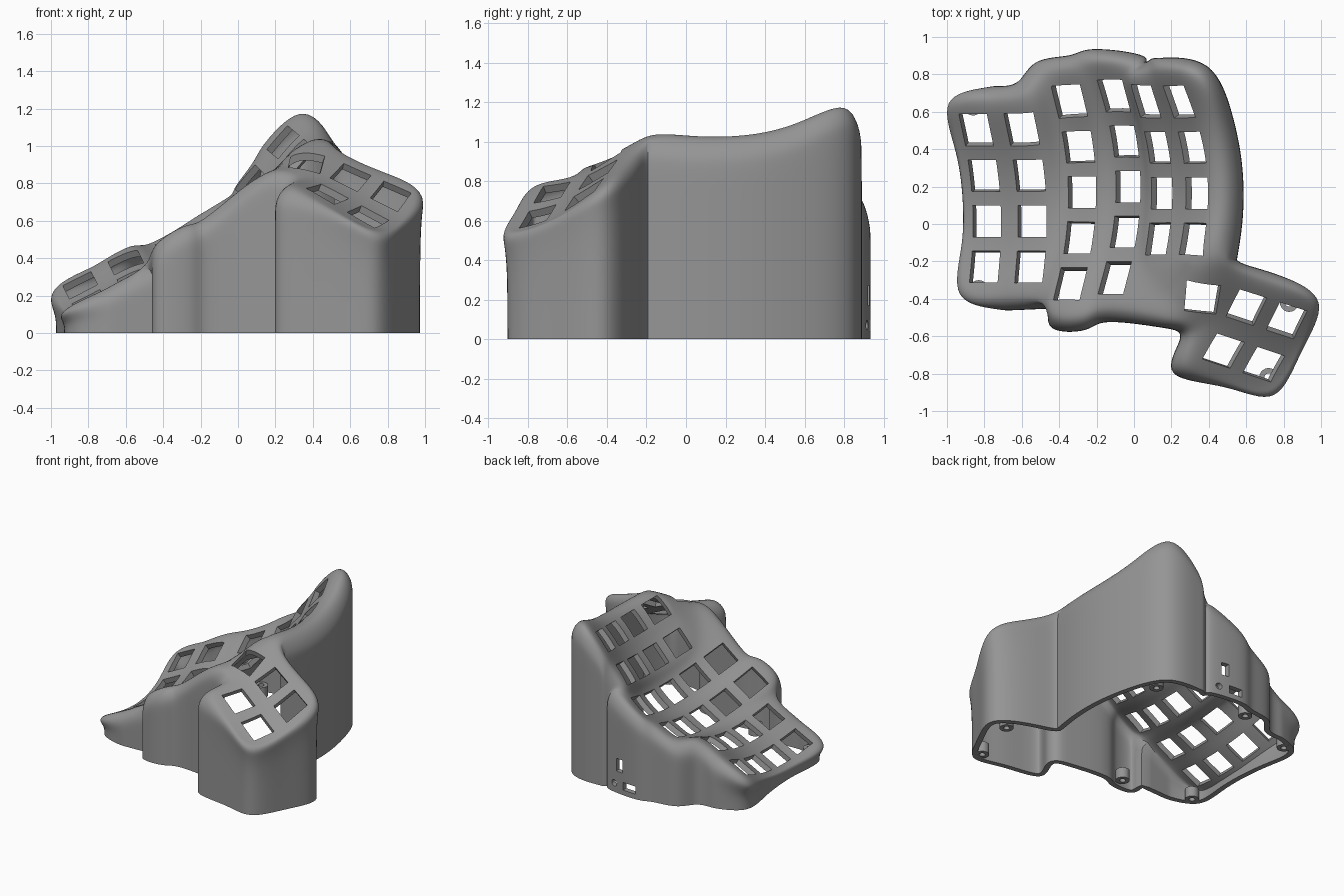
import bpy, bmesh, math
from mathutils import Vector, Matrix

cube = bpy.data.objects.get("Cube")
if cube:
    bpy.data.objects.remove(cube)

grey = bpy.data.materials.new("matte grey")
grey.use_nodes = True
grey.diffuse_color = (0.3, 0.3, 0.3, 1)
grey.node_tree.nodes["Principled BSDF"].inputs["Base Color"].default_value = (0.3, 0.3, 0.3, 1)


def make_object(name, bm):
    mesh = bpy.data.meshes.new(name)
    bm.to_mesh(mesh)
    bm.free()
    mesh.materials.append(grey)
    obj = bpy.data.objects.new(name, mesh)
    bpy.context.collection.objects.link(obj)
    return obj


# Finger columns: x and z of the lowest point, its y, tilt, y of the back key, key count
COLUMNS = [
    (-0.78, 0.13, 0.0, 27, 0.505, 4),
    (-0.54, 0.26, 0.0, 27, 0.505, 4),
    (-0.27, 0.36, 0.17, 33, 0.66, 5),
    (-0.02, 0.50, 0.20, 38, 0.69, 5),
    (0.155, 0.72, 0.165, 46, 0.655, 4),
    (0.34, 0.935, 0.165, 50, 0.655, 4),
]
PITCH, HALF, HOLE, BOWL = 0.245, 0.115, 0.084, 0.52
L, R = -1, 1
CORNERS = ((L, 1), (L, -1), (R, -1), (R, 1))

bm = bmesh.new()
crease = bm.edges.layers.float.new("crease_edge")
holes = []


def finger_point(i, side, y):
    x, z, y0, tilt, _, _ = COLUMNS[i]
    c, s = math.cos(math.radians(tilt)), math.sin(math.radians(tilt))
    b = BOWL * (y - y0) ** 2
    return Vector((x + side * c - b * s, y, z + side * s + b * c))


# Finger key plates
grid = {}
for i, (_, _, _, _, top, rows) in enumerate(COLUMNS):
    for j in range(rows + 1):
        for side in (L, R):
            y = top + PITCH * (0.5 - j)
            grid[i, side, j] = bm.verts.new(finger_point(i, side * HALF, y))
    for j in range(rows):
        bm.faces.new((grid[i, L, j], grid[i, L, j + 1], grid[i, R, j + 1], grid[i, R, j]))
        y = top - PITCH * j
        holes.append([finger_point(i, s * HOLE, y + t * HOLE) for s, t in CORNERS])

# Webs between neighbouring columns
for i in range(5):
    for j in range(min(COLUMNS[i][5], COLUMNS[i + 1][5])):
        bm.faces.new((grid[i, R, j], grid[i, R, j + 1], grid[i + 1, L, j + 1], grid[i + 1, L, j]))
bm.faces.new((grid[1, R, 4], grid[2, L, 5], grid[2, L, 4]))

# Thumb key plates, slightly dished and twisted
ORIGIN = Vector((0.6, -0.44, 0.82))
U, V = Vector((0.215, -0.07, -0.10)), Vector((0.125, 0.235, 0.09))


def thumb_point(a, b):
    rise = 0.06 * (b + 0.5) ** 2 - 0.015 + 0.025 * a * b
    return ORIGIN + U * a + V * b + Vector((0, 0, rise))


shared = grid[5, R, 4]
thumb = {(-1.5, 0.5): shared}
for a, b in ((-1, 0), (0, 0), (1, 0), (0, -1), (1, -1)):
    outer = []
    for s, t in CORNERS:
        key = (a + s / 2, b + t / 2)
        if key not in thumb:
            thumb[key] = bm.verts.new(thumb_point(*key))
        outer.append(thumb[key])
    bm.faces.new(outer)
    if a >= 0:
        holes.append([thumb_point(a + s * HOLE / U.length, b + t * HOLE / V.length) for s, t in CORNERS])
# The innermost thumb key sits squarer and flatter than the rest
INNER, INNER_U, INNER_V = Vector((0.365, -0.395, 0.91)), Vector((0.08, -0.005, -0.03)), Vector((0.005, 0.083, 0.025))
holes.append([INNER + INNER_U * s + INNER_V * t for s, t in CORNERS])

# Web joining fingers and thumb
left_thumb, notch, heel = thumb[-1.5, -0.5], thumb[-0.5, -0.5], thumb[-0.5, -1.5]
bm.faces.new((grid[3, R, 4], grid[3, R, 5], left_thumb, grid[4, L, 4]))
bm.faces.new((grid[4, L, 4], left_thumb, shared, grid[4, R, 4]))
bm.faces.new((grid[4, R, 4], shared, grid[5, L, 4]))

# Outer boundary, ordered counter-clockwise
links = {}
for e in bm.edges:
    if e.is_boundary:
        for v in e.verts:
            links.setdefault(v, []).append(e.other_vert(v))
start = next(iter(links))
loop, prev, cur = [start], start, links[start][0]
while cur != start:
    loop.append(cur)
    a, b = links[cur]
    prev, cur = cur, (b if a == prev else a)
count = len(loop)
if sum(loop[k - 1].co.x * loop[k].co.y - loop[k].co.x * loop[k - 1].co.y for k in range(count)) < 0:
    loop.reverse()

# How far the rim reaches out from each edge, and where it rises or flares
reach = {v: 0.09 if b == -1.5 else 0.075 for (a, b), v in thumb.items()}
reach.update({grid[5, R, j]: 0.18 for j in range(5)})
reach.update({grid[0, L, j]: 0.025 for j in range(1, 4)})
reach.update({grid[0, L, 0]: 0.1, grid[0, L, 4]: 0.1, left_thumb: 0.11, notch: 0.12, heel: 0.165})
reach.update({thumb[0.5, -1.5]: 0.035, thumb[1.5, -0.5]: 0.035, thumb[0.5, 0.5]: 0.09})
for side in (L, R):
    reach[grid[3, side, 0]] = 0.14
    reach[grid[2, side, 5]] = 0.135
lift = {grid[5, R, j]: 0.02 for j in range(2, 4)}
lift.update({grid[5, R, 0]: 0.15, grid[5, R, 1]: 0.04, grid[5, L, 0]: 0.05, heel: 0.03})
lift.update({grid[3, L, 0]: 0.06, grid[3, R, 0]: 0.08, grid[2, L, 5]: 0.04, grid[2, R, 5]: 0.03})
flare = {thumb[a, b]: 0.6 for a, b in ((0.5, -1.5), (1.5, -1.5), (1.5, -0.5), (1.5, 0.5))}
flare.update({grid[0, L, 0]: 0.35, grid[0, L, 4]: 0.5})
# Corners whose wall position is set directly
seams = {shared: (0.19, 0.01), grid[1, R, 4]: (0.01, -0.1)}
steps = {**seams, grid[2, L, 5]: (0, -0.14), grid[5, R, 0]: (0.16, 0.12)}


def outward(p, q):
    d = q.co - p.co
    return Vector((d.y, -d.x, 0)).normalized()


# Rounded rim and straight wall down to the ground
rings = [loop, [], [], [], []]
for k, v in enumerate(loop):
    n1, n2 = outward(loop[k - 1], v), outward(v, loop[(k + 1) % count])
    n = (n1 + n2).normalized()
    d = reach.get(v, 0.11)
    step = n * d * min(1.25, 1 / max(n.dot(n1), 0.5))
    if v in steps:
        step = Vector((*steps[v], 0))
    z = v.co.z + lift.get(v, 0)
    drop = min(0.7 * d, 0.3 * z)
    base = flare.get(v, 1)
    heights = (z - 0.15 * drop, z - drop, max(z - drop - 0.1, 0.4 * z), 0)
    for ring, out, h in zip(rings[1:], (0.6, 1, base, base), heights):
        p = v.co + step * out
        ring.append(bm.verts.new((p.x, p.y, h)))
for upper, lower in zip(rings, rings[1:]):
    for k in range(count):
        n = (k + 1) % count
        bm.faces.new((upper[k], lower[k], lower[n], upper[n]))
for v in seams:
    k = loop.index(v)
    for upper, lower in zip(rings[1:], rings[2:]):
        bm.edges.get((upper[k], lower[k]))[crease] = 1

bmesh.ops.recalc_face_normals(bm, faces=bm.faces[:])
if grid[2, L, 2].link_faces[0].normal.z < 0:
    bmesh.ops.reverse_faces(bm, faces=bm.faces[:])
shell = make_object("keyboard_shell", bm)
sub = shell.modifiers.new("smooth", "SUBSURF")
sub.levels = sub.render_levels = 3
solid = shell.modifiers.new("thickness", "SOLIDIFY")
solid.thickness, solid.offset = 0.04, -1

# Key openings and connector openings in the back wall
bm = bmesh.new()
for points in holes:
    normal = (points[2] - points[0]).cross(points[3] - points[1]).normalized() * 0.08
    low = [bm.verts.new(p - normal) for p in points]
    high = [bm.verts.new(p + normal) for p in points]
    bm.faces.new(low)
    bm.faces.new(high)
    for k in range(4):
        bm.faces.new((low[k - 1], low[k], high[k], high[k - 1]))
for x, z, w, h in ((-0.07, 0.22, 0.06, 0.1), (-0.16, 0.07, 0.11, 0.06)):
    bmesh.ops.create_cube(bm, size=1, matrix=Matrix.Translation((x, 0.9, z)) @ Matrix.Diagonal((w, 0.3, h, 1)))
bmesh.ops.create_cone(bm, cap_ends=True, segments=20, radius1=0.025, radius2=0.025, depth=0.3,
                      matrix=Matrix.Translation((-0.02, 0.9, 0.07)) @ Matrix.Rotation(math.pi / 2, 4, "X"))
bmesh.ops.recalc_face_normals(bm, faces=bm.faces[:])
cutter = make_object("opening_cutter", bm)
cutter.hide_render = True
cut = shell.modifiers.new("openings", "BOOLEAN")
cut.operation, cut.solver, cut.object = "DIFFERENCE", "EXACT", cutter

# Screw posts along the inside of the wall
bm = bmesh.new()
POSTS = ((0.38, 0.7), (-0.36, 0.8), (-0.86, 0.63), (-0.83, -0.35), (-0.28, -0.46), (0.83, -0.42), (0.72, -0.82))
for x, y in POSTS:
    ring = [bm.verts.new((x + r, y, z)) for r, z in ((0.022, 0), (0.05, 0), (0.05, 0.08), (0.022, 0.08))]
    edges = [bm.edges.new((ring[k - 1], ring[k])) for k in range(4)]
    bmesh.ops.spin(bm, geom=ring + edges, cent=(x, y, 0), axis=(0, 0, 1), angle=math.tau, steps=20)
bmesh.ops.remove_doubles(bm, verts=bm.verts[:], dist=0.0005)
bmesh.ops.recalc_face_normals(bm, faces=bm.faces[:])
posts = make_object("screw_posts", bm)

# Bake the modifiers and shade
for obj in (shell, posts):
    bpy.ops.object.select_all(action="DESELECT")
    obj.select_set(True)
    bpy.context.view_layer.objects.active = obj
    bpy.ops.object.convert(target="MESH")
    bpy.ops.object.shade_smooth_by_angle(angle=math.radians(40))
bpy.data.objects.remove(cutter)
